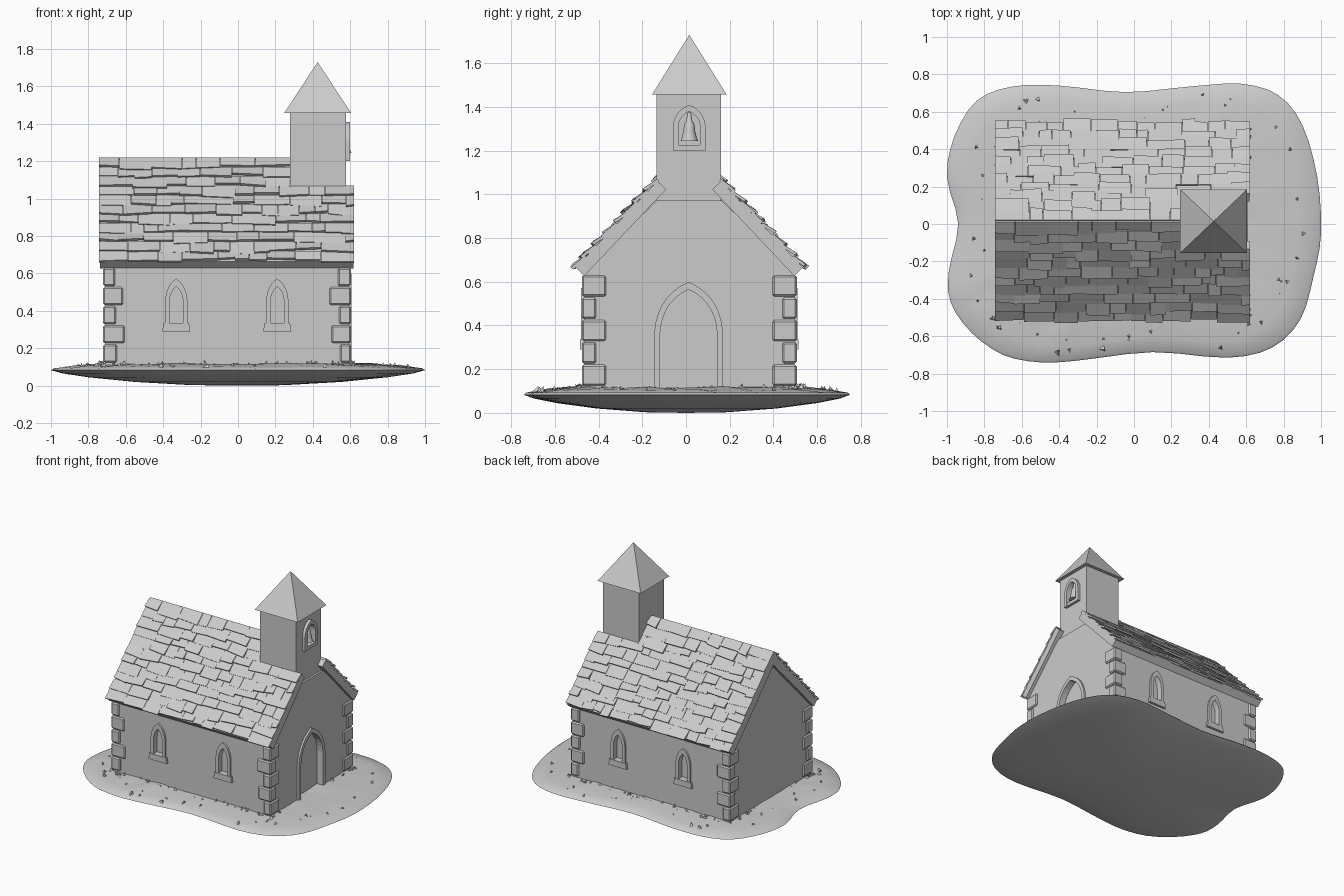
import bpy, bmesh, math, random
from mathutils import Vector

if "Cube" in bpy.data.objects:
    bpy.data.objects.remove(bpy.data.objects["Cube"])

random.seed(4)
stone = bpy.data.materials.new("plain grey")
stone.diffuse_color = (0.6, 0.6, 0.6, 1)
stone.use_nodes = True
stone.node_tree.nodes["Principled BSDF"].inputs["Base Color"].default_value = stone.diffuse_color
CY = 0.015  # ridge line in y


def make(name, verts, faces, smooth=None):
    bm = bmesh.new()
    vs = [bm.verts.new(v) for v in verts]
    for f in faces:
        bm.faces.new([vs[i] for i in f])
    bmesh.ops.recalc_face_normals(bm, faces=bm.faces)
    me = bpy.data.meshes.new(name)
    bm.to_mesh(me)
    bm.free()
    ob = bpy.data.objects.new(name, me)
    bpy.context.collection.objects.link(ob)
    me.materials.append(stone)
    if smooth:
        bpy.ops.object.select_all(action='DESELECT')
        ob.select_set(True)
        bpy.context.view_layer.objects.active = ob
        bpy.ops.object.shade_smooth_by_angle(angle=math.radians(smooth))
    return ob


def prism(name, pts, place, d0, d1):
    n = len(pts)
    verts = [place(u, v, d) for d in (d0, d1) for u, v in pts]
    faces = [range(n), range(n, 2 * n)]
    faces += [(i, (i + 1) % n, n + (i + 1) % n, n + i) for i in range(n)]
    return make(name, verts, faces)


BOX = [(0, 1, 3, 2), (4, 5, 7, 6), (0, 1, 5, 4), (2, 3, 7, 6), (0, 2, 6, 4), (1, 3, 7, 5)]


def box(name, x0, x1, y0, y1, z0, z1):
    return make(name, [(x, y, z) for x in (x0, x1) for y in (y0, y1) for z in (z0, z1)], BOX)


def arch(w, z0, spring, top, n=7):
    left = [(-w, z0)]
    for i in range(n + 1):
        t = i / n
        a, b, c = (1 - t) ** 2, 2 * t * (1 - t), t * t
        left.append((-w * a - w * 0.92 * b, spring * a + (spring + 0.72 * (top - spring)) * b + top * c))
    return left + [(-u, v) for u, v in reversed(left[:-1])]


def arch_frame(name, outer, inner, place, d0, d1):
    n = len(outer)
    verts = [place(u, v, d) for p in (outer, inner) for d in (d0, d1) for u, v in p]
    faces = []
    for i in range(n - 1):
        for a, b in ((0, 1), (1, 3), (3, 2), (2, 0)):
            faces.append((a * n + i, a * n + i + 1, b * n + i + 1, b * n + i))
    faces += [(0, n, 3 * n, 2 * n), (n - 1, 2 * n - 1, 4 * n - 1, 3 * n - 1)]
    return make(name, verts, faces)


def carve(ob, pts, place, depth):
    cut = prism("cutter", pts, place, -depth, 0.08)
    cut.hide_render = True
    mod = ob.modifiers.new("recess", 'BOOLEAN')
    mod.operation, mod.object, mod.solver = 'DIFFERENCE', cut, 'EXACT'
    bpy.ops.object.select_all(action='DESELECT')
    bpy.context.view_layer.objects.active = ob
    ob.select_set(True)
    bpy.ops.object.modifier_apply(modifier=mod.name)
    bpy.data.objects.remove(cut)


# Ground: wavy island with a shallow bowl underneath
outline = [(-1, .25), (-.96, .47), (-.84, .66), (-.65, .735), (-.4, .74), (-.05, .705), (.3, .735),
           (.57, .75), (.77, .69), (.9, .53), (.98, .25), (1, -.05), (.96, -.28), (.89, -.51),
           (.74, -.66), (.5, -.715), (.1, -.685), (-.3, -.73), (-.5, -.74), (-.7, -.7),
           (-.87, -.58), (-.98, -.42), (-.99, -.25), (-.94, 0)]
ring = []
N = len(outline)
for i in range(N):
    p0, p1, p2, p3 = (Vector(outline[(i + k) % N]) for k in (-1, 0, 1, 2))
    for t in (0, .33, .67):
        ring.append(0.5 * (2 * p1 + (p2 - p0) * t + (2 * p0 - 5 * p1 + 4 * p2 - p3) * t * t
                           + (3 * p1 - p0 - 3 * p2 + p3) * t ** 3))
M = len(ring)
levels = [(.25, .003), (.55, .02), (.8, .045), (.94, .066), (1, .083), (.985, .093), (.88, .105),
          (.72, .118), (.4, .12)]
verts = []
for k, (s, z) in enumerate(levels):
    for p in ring:
        verts.append((p.x * s, p.y * s, z + (random.uniform(-.004, .004) if k > 5 else 0)))
faces = [(k * M + i, k * M + (i + 1) % M, (k + 1) * M + (i + 1) % M, (k + 1) * M + i)
         for k in range(len(levels) - 1) for i in range(M)]
nv = len(verts)
verts += [(0.1, 0, 0), (0, 0, .12)]
faces += [(nv, i, (i + 1) % M) for i in range(M)]
top0 = (len(levels) - 1) * M
faces += [(nv + 1, top0 + i, top0 + (i + 1) % M) for i in range(M)]
make("ground", verts, faces, 40)

# Grass tufts and pebbles: by the wall foot and strewn around
verts, faces = [], []
for i in range(150):
    if i < 105:
        if random.random() < .6:
            x, y = random.uniform(-.74, .62), random.choice((-.485, .515)) + random.uniform(-.02, .02)
        else:
            x, y = random.choice((-.73, .615)), random.choice((-1, 1)) * random.uniform(.2, .5)
    else:
        p = random.choice(ring) * random.uniform(.8, .93)
        x, y = p
    r, h, a = random.uniform(.01, .025), random.uniform(.015, .032), random.uniform(0, 6)
    z = .105 if i < 105 else .095
    b = len(verts)
    verts += [(x + r * math.cos(a + k * 2.09), y + r * math.sin(a + k * 2.09), z) for k in range(3)]
    verts.append((x + random.uniform(-.015, .015), y + random.uniform(-.015, .015), z + h))
    faces += [(b, b + 1, b + 2), (b, b + 1, b + 3), (b + 1, b + 2, b + 3), (b + 2, b, b + 3)]
make("grass_tufts", verts, faces)

# Walls: clipped gable under the tower, full gable behind it
X0, X1, Y0, Y1 = -.71, .593, -.466, .496
along = lambda u, v, d: (d, u, v)
walls = prism("walls", [(Y0, .09), (Y1, .09), (Y1, .65), (CY + .148, .972), (CY - .148, .972), (Y0, .65)],
              along, X0, X1)
prism("gable_top", [(CY - .148, .972), (CY + .148, .972), (CY, 1.125)], along, X0, .3)

# Side windows: recess, pointed frame and sill
for wx in (-.33, .21):
    for side, wy in ((-1, Y0), (1, Y1)):
        place = lambda u, v, d: (wx + u, wy + side * d, v)
        inner = arch(.037, .335, .44, .53)
        carve(walls, inner, place, .03)
        arch_frame("window_frame", arch(.06, .31, .45, .572), inner, place, -.01, .014)
        prism("window_sill", [(-.075, .29), (.075, .29), (.068, .335), (-.068, .335)], place, -.01, .018)

# Doorway
place = lambda u, v, d: (X1 + d, CY - .003 + u, v)
inner = arch(.13, .115, .37, .565)
carve(walls, inner, place, .035)
arch_frame("door_frame", arch(.157, .1, .37, .6), arch(.13, .1, .37, .565), place, -.01, .014)

# Corner stones, alternating long and short
for cx, sx in ((X0, 1), (X1, -1)):
    for cy, sy in ((Y0, 1), (Y1, -1)):
        for k in range(5):
            lx, ly = (.095, .055) if k % 2 else (.055, .1)
            lx += random.uniform(-.01, .01)
            z = .125 + k * .102
            xs = sorted((cx - sx * .011, cx + sx * lx))
            ys = sorted((cy - sy * .011, cy + sy * ly))
            q = box("corner_stone", *xs, *ys, z, z + .096)
            bev = q.modifiers.new("bevel", 'BEVEL')
            bev.width, bev.segments = .008, 1


# Roof: two sloping slabs a side, covered in uneven slates
def slope(side, x, t, n):
    return (x, CY + side * (.52 * t + .725 * n), 1.215 - .55 * t + .689 * n)


for side in (-1, 1):
    for x0, x1, t0 in ((-.738, .28, 0), (.28, .618, .28)):
        make("roof_slab", [slope(side, x, t, n) if n == 0 or t > 0 else (x, CY, 1.12)
                           for x in (x0, x1) for t in (t0, 1) for n in (-.055, 0)], BOX)
    verts, faces = [], []
    ROWS = 11
    for r in range(ROWS):
        x, end = -.742, (.28 if r < 3 else .62)
        while x < end:
            w = random.uniform(.06, .19)
            x2 = end if x + w > end - .04 else x + w
            t0, t1 = r / ROWS, (r + 1) / ROWS + random.uniform(-.012, .03)
            h = random.uniform(.01, .027)
            b = len(verts)
            for xx in (x, x2):
                skew = random.uniform(-.01, .01)
                for t, n in ((t0, .008), (min(t1 + skew, 1.02), h)):
                    verts += [slope(side, xx, t, n - .014), slope(side, xx, t, n)]
            faces += [[b + i for i in f] for f in BOX]
            x = x2 + .002
    make("roof_slates", verts, faces)

# Tower with belfry opening
TX = .578
tower = box("tower", .277, TX, CY - .15, CY + .145, .93, 1.465)
place = lambda u, v, d: (TX + d, CY + u, v)
inner = arch(.05, 1.225, 1.31, 1.38)
carve(tower, inner, place, .06)
arch_frame("belfry_frame", arch(.075, 1.2, 1.31, 1.41), arch(.05, 1.2, 1.31, 1.38), place, -.01, .022)
prism("belfry_sill", [(-.075, 1.2), (.075, 1.2), (.075, 1.225), (-.075, 1.225)], place, -.01, .02)

# Bell, turned from a profile
prof = [(.04, 1.245), (.034, 1.26), (.027, 1.29), (.024, 1.32), (.013, 1.34), (.008, 1.375)]
S = 12
verts = [(TX - .012 + r * math.cos(2 * math.pi * i / S), CY + r * math.sin(2 * math.pi * i / S), z)
         for r, z in prof for i in range(S)]
faces = [(k * S + i, k * S + (i + 1) % S, (k + 1) * S + (i + 1) % S, (k + 1) * S + i)
         for k in range(len(prof) - 1) for i in range(S)]
make("bell", verts, faces + [range(S), range(len(verts) - S, len(verts))], 40)

# Tower roof
make("tower_roof", [(.247, CY - .17, 1.458), (.605, CY - .17, 1.458), (.605, CY + .17, 1.458),
                    (.247, CY + .17, 1.458), (.426, CY, 1.73)],
     [(0, 1, 2, 3), (0, 1, 4), (1, 2, 4), (2, 3, 4), (3, 0, 4)])
